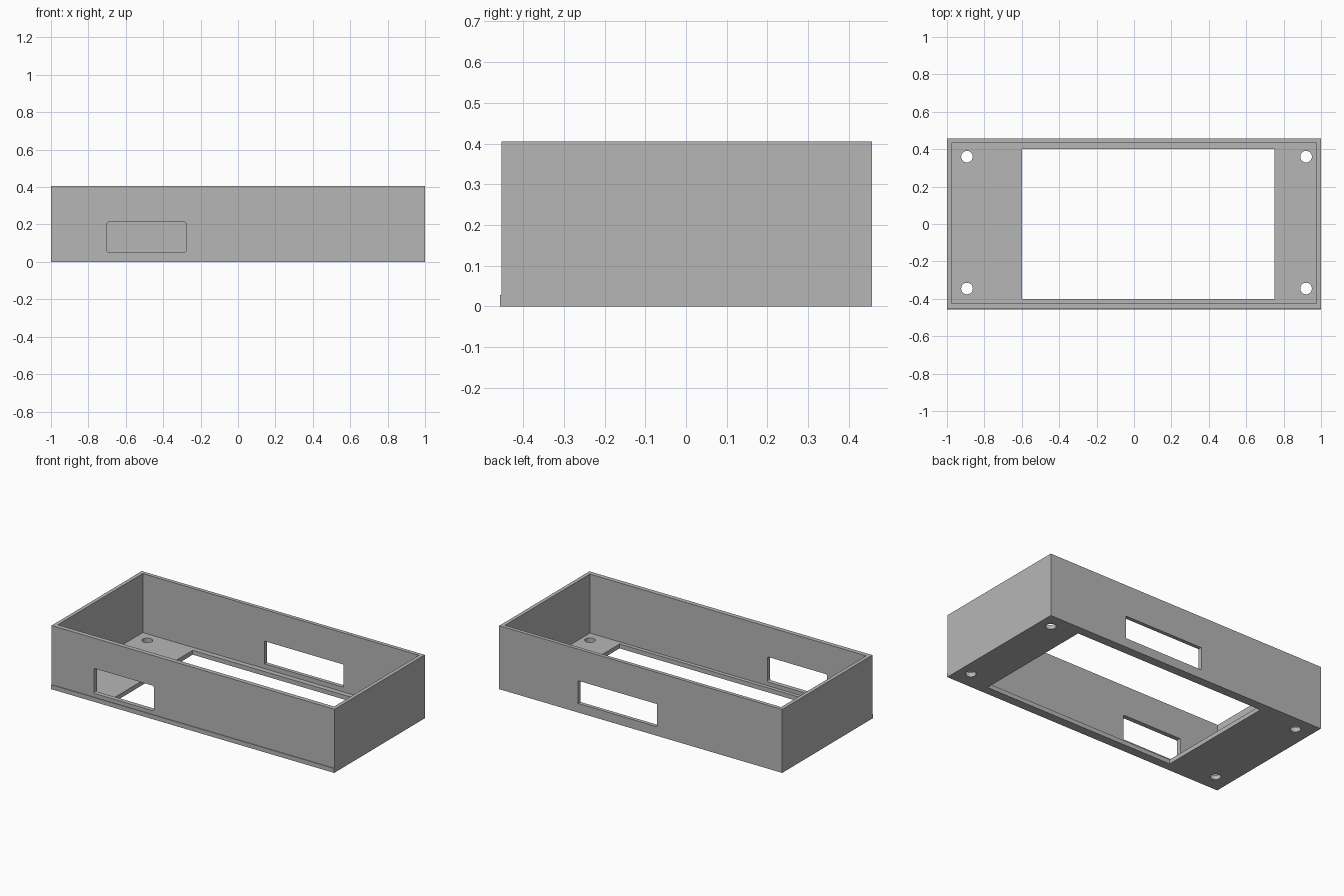
import bpy
import bmesh
from mathutils import Matrix, Vector

cube = bpy.data.objects.get("Cube")
if cube:
    bpy.data.objects.remove(cube, do_unlink=True)

HEIGHT, FLOOR = 0.405, 0.028
FRONT, BACK, LIP = -0.453, 0.457, -0.457

grey = bpy.data.materials.new("plain grey")
grey.use_nodes = True
colour = (0.47, 0.47, 0.47, 1)
grey.diffuse_color = colour
grey.node_tree.nodes["Principled BSDF"].inputs["Base Color"].default_value = colour


def to_object(name, bm):
    bmesh.ops.recalc_face_normals(bm, faces=bm.faces)
    mesh = bpy.data.meshes.new(name)
    bm.to_mesh(mesh)
    bm.free()
    mesh.materials.append(grey)
    obj = bpy.data.objects.new(name, mesh)
    bpy.context.collection.objects.link(obj)
    return obj


def box(name, low, high, corner=0):
    """Box between two corners; its edges along y may be rounded."""
    low, high = Vector(low), Vector(high)
    bm = bmesh.new()
    bmesh.ops.create_cube(bm, size=1)
    bmesh.ops.scale(bm, vec=high - low, verts=bm.verts)
    bmesh.ops.translate(bm, vec=(low + high) / 2, verts=bm.verts)
    if corner:
        edges = [e for e in bm.edges
                 if abs(e.verts[0].co.y - e.verts[1].co.y) > 0.01]
        bmesh.ops.bevel(bm, geom=edges, offset=corner, segments=3,
                        profile=0.5, affect='EDGES')
    return to_object(name, bm)


def cylinder(name, x, y, radius):
    bm = bmesh.new()
    bmesh.ops.create_cone(bm, cap_ends=True, segments=32, radius1=radius,
                          radius2=radius, depth=0.2,
                          matrix=Matrix.Translation((x, y, 0)))
    return to_object(name, bm)


# Case body: side profile with the low front lip, extruded along x
profile = [(LIP, 0), (BACK, 0), (BACK, HEIGHT), (FRONT, HEIGHT),
           (FRONT, FLOOR), (LIP, FLOOR)]
bm = bmesh.new()
side = bm.faces.new([bm.verts.new((-1, y, z)) for y, z in profile])
swept = bmesh.ops.extrude_face_region(bm, geom=[side], use_keep_orig=True)
bmesh.ops.translate(bm, vec=(2, 0, 0), verts=[
    v for v in swept["geom"] if isinstance(v, bmesh.types.BMVert)])
case = to_object("open_case", bm)

# Cavity, floor opening, wall windows and screw holes
cutters = [
    box("cavity_cutter", (-0.976, -0.424, FLOOR), (0.976, 0.433, 0.6)),
    box("floor_opening_cutter", (-0.6, -0.4, -0.1), (0.75, 0.4, 0.1)),
    box("front_window_cutter", (-0.7, -0.6, 0.052), (-0.278, -0.3, 0.212), 0.008),
    box("back_window_cutter", (-0.115, 0.3, 0.058), (0.442, 0.6, 0.203)),
]
for x in (-0.893, 0.92):
    for y in (-0.345, 0.36):
        cutters.append(cylinder("screw_hole_cutter", x, y, 0.031))

bpy.context.view_layer.objects.active = case
for cutter in cutters:
    cutter.hide_render = True
    cut = case.modifiers.new(cutter.name, 'BOOLEAN')
    cut.operation = 'DIFFERENCE'
    cut.solver = 'EXACT'
    cut.object = cutter
    bpy.ops.object.modifier_apply(modifier=cut.name)
    bpy.data.objects.remove(cutter, do_unlink=True)

# Smooth hole walls, crisp box edges
bpy.ops.object.select_all(action='DESELECT')
case.select_set(True)
bpy.ops.object.shade_smooth_by_angle(angle=0.5)
